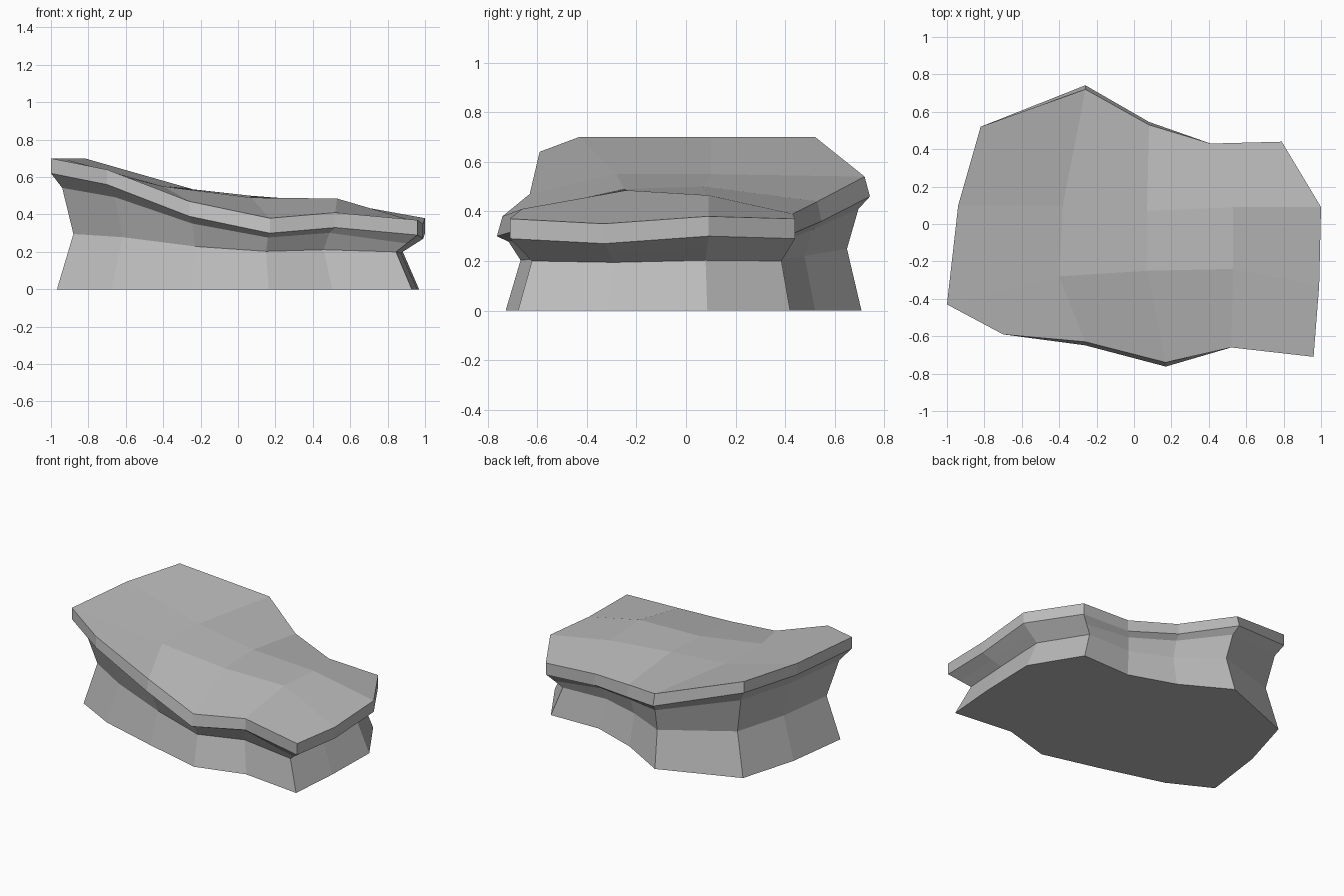
import bpy
import bmesh

# Remove the default cube only
default_cube = bpy.data.objects.get("Cube")
if default_cube:
    bpy.data.objects.remove(default_cube, do_unlink=True)

# Upper rim of the slab, anticlockwise from the tall right-hand corner
RIM = [
    (-1, -.43, .7), (-.7, -.59, .64), (-.26, -.63, .47), (.17, -.74, .38),
    (.52, -.66, .41), (.96, -.71, .37), (.99, -.33, .35), (1, .09, .38),
    (.79, .44, .37), (.41, .43, .39), (.08, .53, .44), (-.26, .72, .54),
    (-.82, .52, .7), (-.94, .1, .7),
]
# Inner points of the gently stepped top: front row, then back row
INNER = [
    (-.4, -.28, .55), (.07, -.25, .49), (.53, -.24, .485),
    (-.38, .1, .55), (.07, .07, .5), (.53, .09, .465),
]


def lip_point(point):
    """Lower edge of the rim band, flared a little in the middle."""
    x, y, z = point
    flare = 1.03 if abs(x) < .3 else 1
    return (x, y * flare, z - .08)


def waist_point(point):
    """Narrow waist, rising slightly below the high end."""
    x, y, z = point
    tuck = .06 if x < -.6 and y < 0 else 0
    return (x * .88, y * .875 + tuck, .2 + .29 * (z - .29))


def shadow_point(lip, waist):
    """Undercut just below the rim; it fades out on the low end."""
    across = .5
    down = .5 if lip[0] > .75 else .24
    return (lip[0] + (waist[0] - lip[0]) * across,
            lip[1] + (waist[1] - lip[1]) * across,
            lip[2] + (waist[2] - lip[2]) * down)


def foot_point(waist):
    """Foot on the ground, spreading out again from the waist."""
    return (waist[0] * 1.1, waist[1] * 1.09, 0)


def make_material(name, colour):
    material = bpy.data.materials.new(name)
    material.use_nodes = True
    material.diffuse_color = colour
    shader = material.node_tree.nodes["Principled BSDF"]
    shader.inputs["Base Color"].default_value = colour
    shader.inputs["Roughness"].default_value = .9
    return material


def build_rock():
    bm = bmesh.new()

    def add_ring(points):
        return [bm.verts.new(point) for point in points]

    # Stacked rings from the rim down to the ground
    lips = [lip_point(p) for p in RIM]
    waists = [waist_point(p) for p in lips]
    shadows = [shadow_point(a, b) for a, b in zip(lips, waists)]
    feet = [foot_point(p) for p in waists]
    rings = [add_ring(r) for r in (RIM, lips, shadows, waists, feet)]
    count = len(RIM)
    for upper, lower in zip(rings, rings[1:]):
        for i in range(count):
            j = (i + 1) % count
            bm.faces.new((upper[i], lower[i], lower[j], upper[j]))
    bm.faces.new(reversed(rings[-1]))

    # Top surface: letters name rim points in order, digits name inner points
    names = dict(zip("ABCDEFGHIJKLMN", rings[0]))
    names.update(zip("pqrabc", add_ring(INNER)))
    patches = "ABCp CDqp DErq EFGr GHcr HIJc JKbc KLab LMNa NApa pqba qrcb"
    for patch in patches.split():
        bm.faces.new([names[letter] for letter in patch])

    bmesh.ops.recalc_face_normals(bm, faces=bm.faces)
    mesh = bpy.data.meshes.new("rock")
    bm.to_mesh(mesh)
    bm.free()
    rock = bpy.data.objects.new("rock", mesh)
    bpy.context.collection.objects.link(rock)
    mesh.materials.append(make_material("stone grey", (.5, .5, .5, 1)))


build_rock()
